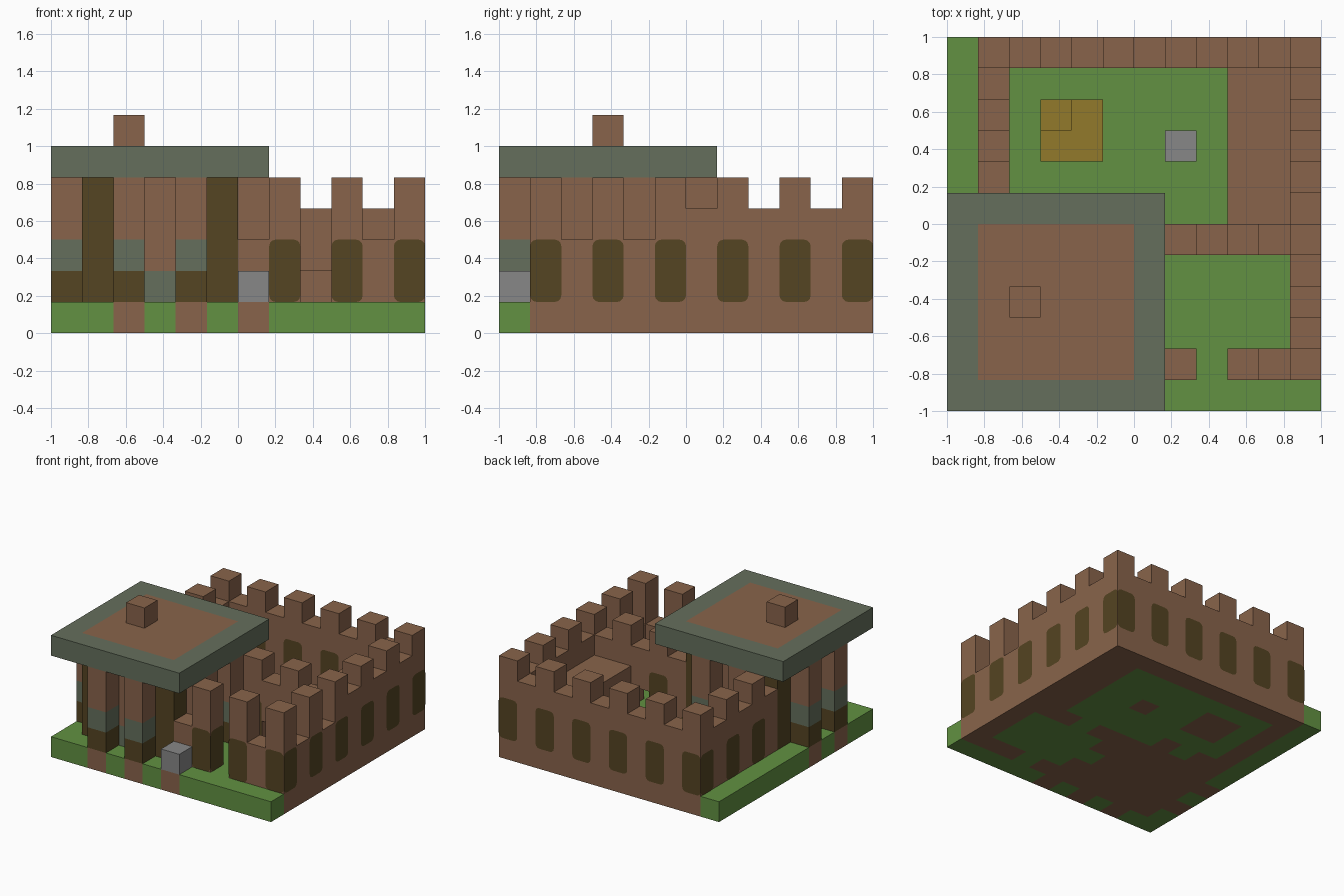
import bpy, bmesh, math
from mathutils import Vector

cube = bpy.data.objects.get("Cube")
if cube:
    bpy.data.objects.remove(cube, do_unlink=True)

N = 12          # cells along each side
S = 2 / N       # cell size
COLOURS = {
    "clay_brown": (0.25, 0.127, 0.070),
    "grass_green": (0.122, 0.283, 0.054),
    "dark_wood": (0.089, 0.058, 0.016),
    "slate_green": (0.130, 0.159, 0.107),
    "stone_grey": (0.242, 0.242, 0.242),
    "straw_gold": (0.287, 0.195, 0.024),
}
BROWN, GREEN, DARK, SLATE, GREY, GOLD = range(len(COLOURS))
materials = []
for name, rgb in COLOURS.items():
    m = bpy.data.materials.new(name)
    m.use_nodes = True
    m.diffuse_color = (*rgb, 1)
    m.node_tree.nodes["Principled BSDF"].inputs["Base Color"].default_value = (*rgb, 1)
    materials.append(m)

parts = {}      # part name -> {cell: colour}
solid = set()   # every filled cell


def fill(part, xs, ys, zs, colour):
    """Fill a range of cells; colour is an index or a rule of the cell."""
    cells = parts.setdefault(part, {})
    for c in ((i, j, k) for i in xs for j in ys for k in zs):
        if c not in solid:
            cells[c] = colour(*c) if callable(colour) else colour
            solid.add(c)


def corner(p):
    return Vector((p[0] * S - 1, p[1] * S - 1, p[2] * S))


def make_object(name, bm):
    me = bpy.data.meshes.new(name)
    bm.to_mesh(me)
    bm.free()
    for m in materials:
        me.materials.append(m)
    bpy.context.collection.objects.link(bpy.data.objects.new(name, me))


# Tower: dark corner posts, slate panel low in the middle of each side
def tower_rule(i, j, k):
    if i in (1, 5) and j in (1, 5):
        return DARK
    return SLATE if k == 1 and (i == 3 or j == 3) else BROWN


fill("tower_body", range(1, 6), range(1, 6), range(1, 5), tower_rule)

# Buttresses on all four sides
for a in (2, 4):
    for b in (0, 6):
        for i, j in ((a, b), (b, a)):
            fill("tower_buttresses", [i], [j], range(1, 5),
                 lambda i, j, k: {1: DARK, 2: SLATE}.get(k, BROWN))

# Overhanging roof and chimney
fill("tower_roof", range(7), range(7), [5],
     lambda i, j, k: BROWN if 0 < i < 6 and 0 < j < 6 else SLATE)
fill("chimney", [2], [3], [6], BROWN)

# Crenellated walls: odd cells are merlons, even cells are notches
arched = set()


def wall(part, xs, ys, low):
    for i in xs:
        for j in ys:
            n = i if len(ys) == 1 else j
            fill(part, [i], [j], range(1, 5 if n % 2 else low), BROWN)
            if n % 2:
                arched.add((i, j))


wall("back_wall", range(1, N), [11], 4)
wall("left_side_wall", [1], range(6, 11), 4)
wall("right_side_wall", [11], range(5, 11), 4)
wall("court_side_wall", [11], range(1, 5), 3)
wall("front_wall", (6, 7, 9, 10), [1], 3)
wall("inner_wall", (6, 7, 9, 10), [5], 4)
fill("door_lintel", [8], [5], (2, 3), BROWN)

# Raised walkway with its supporting wall
fill("walkway", (9, 10), range(6, 11), [2], BROWN)
fill("walkway_support", [10], range(6, 11), [1], BROWN)

# Yard objects
fill("grey_block_front", [6], [0], [1], GREY)
fill("grey_block_yard", [7], [8], [1], GREY)
fill("straw_pile", (3, 4), (8, 9), [1], GOLD)
fill("straw_pile", [3], [9], [2], GOLD)

# Ground: earth under anything standing on it, grass elsewhere
fill("ground", range(N), range(N), [0],
     lambda i, j, k: BROWN if (i, j, 1) in solid else GREEN)

# Build each part from the exposed sides of its cells
AXES = [(a, s) for a in range(3) for s in (0, 1)]
for name, cells in parts.items():
    bm = bmesh.new()
    verts = {}
    for c, colour in cells.items():
        for a, s in AXES:
            near = list(c)
            near[a] += 2 * s - 1
            if tuple(near) in solid:
                continue
            quad = []
            for u, v in ((0, 0), (1, 0), (1, 1), (0, 1)):
                p = list(c)
                p[a] += s
                p[(a + 1) % 3] += u
                p[(a + 2) % 3] += v
                p = tuple(p)
                if p not in verts:
                    verts[p] = bm.verts.new(corner(p))
                quad.append(verts[p])
            f = bm.faces.new(quad if s else quad[::-1])
            f.material_index = colour
    bmesh.ops.dissolve_limit(bm, angle_limit=0.01, verts=bm.verts[:],
                             edges=bm.edges[:], delimit={'MATERIAL'})
    make_object(name, bm)

# Rounded dark panels on the open sides of every merlon column
bm = bmesh.new()
R = 0.035
outline = []
for q, (sx, sz) in enumerate(((1, 1), (-1, 1), (-1, -1), (1, -1))):
    for t in range(4):
        ang = math.radians(90 * q + 30 * t)
        outline.append((sx * (S / 2 - R) + R * math.cos(ang),
                        sz * (S - R) + R * math.sin(ang)))
for i, j in sorted(arched):
    for dx, dy in ((1, 0), (-1, 0), (0, 1), (0, -1)):
        if (i + dx, j + dy, 1) in solid or (i + dx, j + dy, 2) in solid:
            continue
        out = Vector((dx, dy, 0))
        side = Vector((-dy, dx, 0))
        mid = corner((i + 0.5, j + 0.5, 2)) + out * (S / 2 + 0.002)
        f = bm.faces.new([bm.verts.new(mid + side * u + Vector((0, 0, w)))
                          for u, w in outline])
        f.material_index = DARK
make_object("arched_panels", bm)
